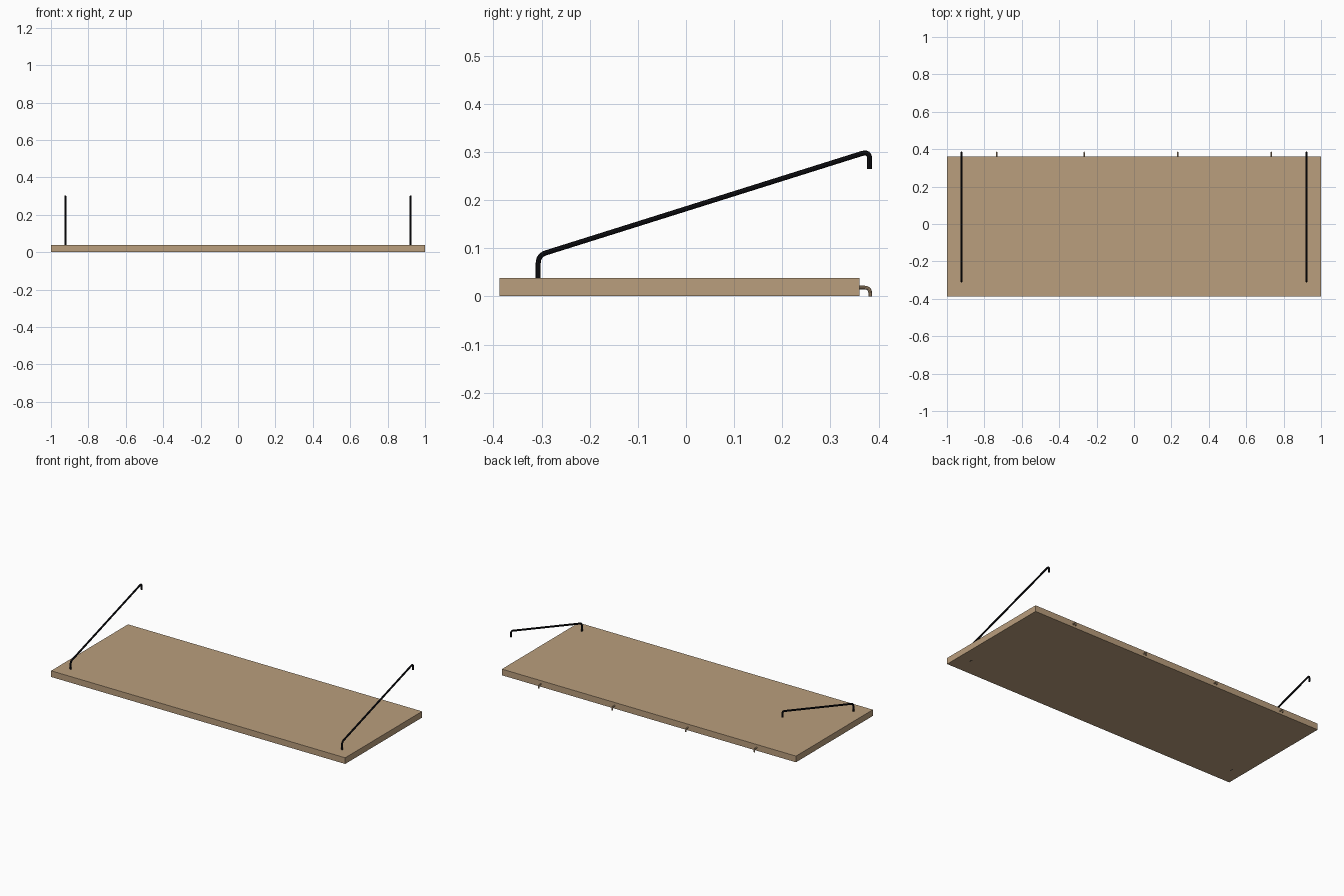
import bpy
from mathutils import Vector

if "Cube" in bpy.data.objects:
    bpy.data.objects.remove(bpy.data.objects["Cube"])


def material(name, rgb):
    m = bpy.data.materials.new(name)
    m.diffuse_color = (*rgb, 1)
    m.use_nodes = True
    m.node_tree.nodes["Principled BSDF"].inputs["Base Color"].default_value = m.diffuse_color
    return m


wood = material("light wood", (0.49, 0.342, 0.205))
black = material("black metal", (0.006, 0.006, 0.008))


def rounded(points, radius, steps=6):
    """Replace the inner corners of a path by smooth arcs."""
    pts = [Vector(p) for p in points]
    out = [pts[0]]
    for a, b, c in zip(pts, pts[1:], pts[2:]):
        p = b + (a - b).normalized() * radius
        q = b + (c - b).normalized() * radius
        for i in range(steps + 1):
            t = i / steps
            out.append(p * (1 - t) ** 2 + b * 2 * t * (1 - t) + q * t ** 2)
    return out + [pts[-1]]


def rod(name, points, thickness, bend, mat):
    """Round bar along a path, turned into a mesh."""
    curve = bpy.data.curves.new(name, 'CURVE')
    curve.dimensions = '3D'
    curve.bevel_depth = thickness
    curve.bevel_resolution = 3
    curve.use_fill_caps = True
    path = rounded(points, bend)
    spline = curve.splines.new('POLY')
    spline.points.add(len(path) - 1)
    for sp, p in zip(spline.points, path):
        sp.co = (*p, 1)
    ob = bpy.data.objects.new(name, curve)
    bpy.context.collection.objects.link(ob)
    bpy.ops.object.select_all(action='DESELECT')
    ob.select_set(True)
    bpy.context.view_layer.objects.active = ob
    bpy.ops.object.convert(target='MESH')
    ob = bpy.context.object
    ob.data.materials.clear()
    ob.data.materials.append(mat)
    bpy.ops.object.shade_smooth_by_angle()


# shelf board
bpy.ops.mesh.primitive_cube_add(size=1, location=(0, -0.0135, 0.0195))
board = bpy.context.object
board.name = "shelf_board"
board.scale = (2, 0.747, 0.038)
bpy.ops.object.transform_apply(location=False, rotation=False, scale=True)
board.data.materials.append(wood)

# slanted support rods: foot under the board, upright, slope, hooked tip
for side, x in (("left", -0.923), ("right", 0.923)):
    rod(side + "_support_rod",
        [(x, -0.265, 0.0057), (x, -0.307, 0.0057), (x, -0.307, 0.0856),
         (x, 0.3815, 0.302), (x, 0.3815, 0.265)], 0.0055, 0.017, black)

# small hooks along the back edge
for i, x in enumerate((-0.733, -0.267, 0.233, 0.733)):
    rod(f"back_hook_{i + 1}",
        [(x, 0.33, 0.0185), (x, 0.3825, 0.0185), (x, 0.3825, 0)],
        0.004, 0.012, wood)
